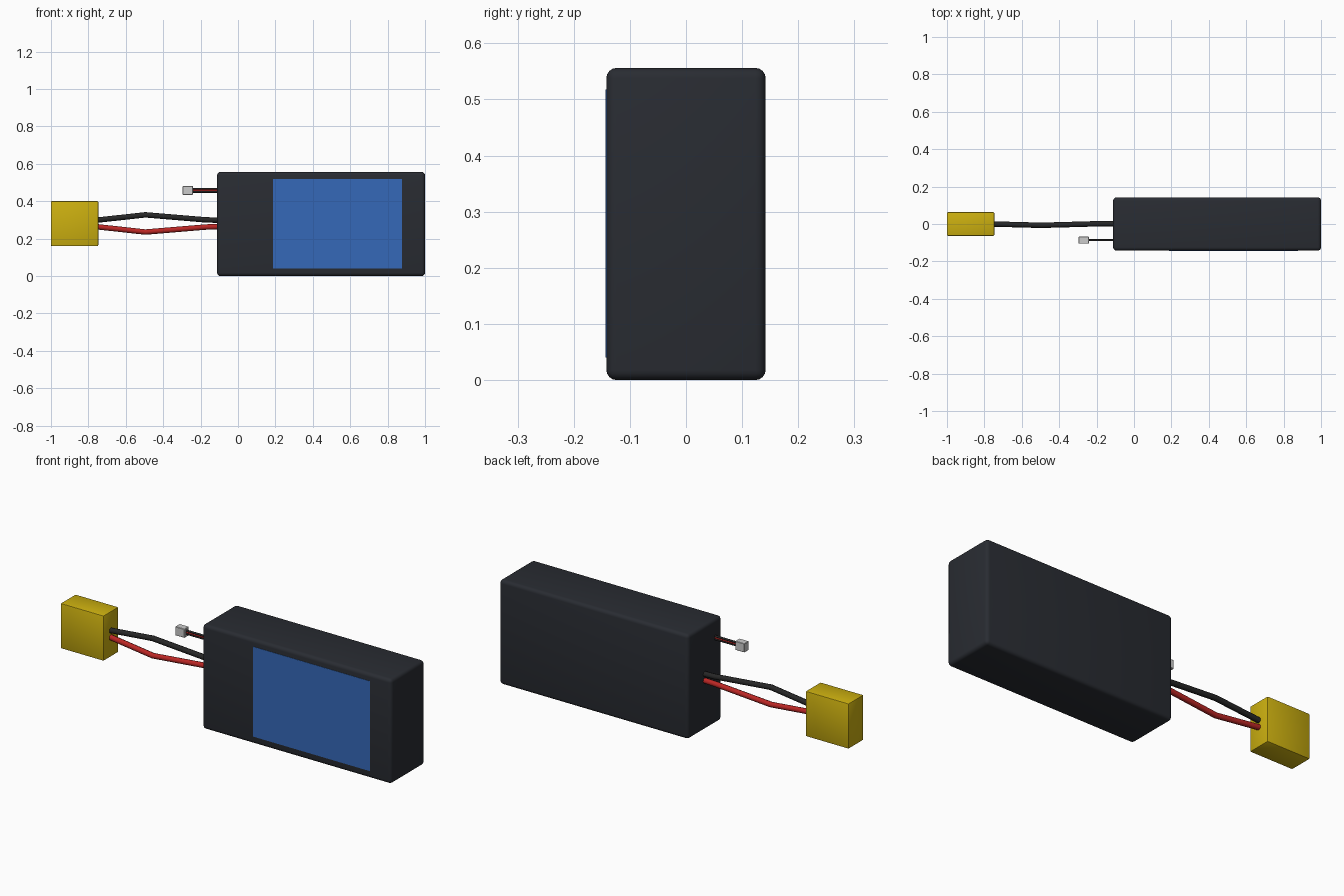
import bpy

if "Cube" in bpy.data.objects:
    bpy.data.objects.remove(bpy.data.objects["Cube"])


def material(name, rgb):
    m = bpy.data.materials.new(name)
    m.diffuse_color = (*rgb, 1)
    m.use_nodes = True
    m.node_tree.nodes["Principled BSDF"].inputs["Base Color"].default_value = m.diffuse_color
    return m


DARK = material("dark_wrap", (0.022, 0.025, 0.032))
BLUE = material("blue_label", (0.035, 0.14, 0.48))
YELLOW = material("yellow_plastic", (0.60, 0.43, 0.005))
RED = material("red_wire", (0.50, 0.02, 0.018))
BLACK = material("black_wire", (0.02, 0.02, 0.02))
WHITE = material("white_plastic", (0.65, 0.65, 0.62))


def box(name, lo, hi, mat, bevel=0.0, segments=1):
    bpy.ops.mesh.primitive_cube_add(
        size=1, location=[(a + b) / 2 for a, b in zip(lo, hi)])
    ob = bpy.context.object
    ob.name = name
    ob.scale = [b - a for a, b in zip(lo, hi)]
    bpy.ops.object.transform_apply(location=False, rotation=False, scale=True)
    ob.data.materials.append(mat)
    if bevel:
        mod = ob.modifiers.new("bevel", "BEVEL")
        mod.width = bevel
        mod.segments = segments
        bpy.ops.object.modifier_apply(modifier=mod.name)
        bpy.ops.object.shade_smooth_by_angle()
    return ob


def wire(name, points, radius, mat):
    cu = bpy.data.curves.new(name, "CURVE")
    cu.dimensions = "3D"
    cu.bevel_depth = radius
    cu.bevel_resolution = 2
    cu.use_fill_caps = True
    sp = cu.splines.new("POLY")
    sp.points.add(len(points) - 1)
    for p, co in zip(sp.points, points):
        p.co = (*co, 1)
    ob = bpy.data.objects.new(name, cu)
    bpy.context.collection.objects.link(ob)
    cu.materials.append(mat)
    return ob


# Battery pack and front label
box("battery_body", (-0.112, -0.142, 0), (1, 0.142, 0.556), DARK, 0.018, 4)
box("front_label", (0.188, -0.1436, 0.04), (0.877, -0.138, 0.518), BLUE)

# Main power connector
box("power_connector", (-1, -0.063, 0.16), (-0.747, 0.063, 0.40), YELLOW, 0.005, 2)

# Two power leads, bowed apart in the middle
for name, side, mat in (("black_lead", 1, BLACK), ("red_lead", -1, RED)):
    path = [(-0.76, 0, 0.017), (-0.495, -0.007, 0.046),
            (-0.17, 0.002, 0.019), (-0.09, 0.002, 0.017)]
    wire(name, [(x, y, 0.281 + side * dz) for x, y, dz in path], 0.0145, mat)

# Small balance plug with its thin wires
box("balance_plug", (-0.296, -0.105, 0.434), (-0.241, -0.068, 0.481), WHITE, 0.002, 1)
for i, mat in enumerate((BLACK, RED, BLACK)):
    z = 0.450 + 0.008 * i
    wire(f"balance_wire_{i + 1}", [(-0.25, -0.086, z), (-0.1, -0.086, z)], 0.0055, mat)
